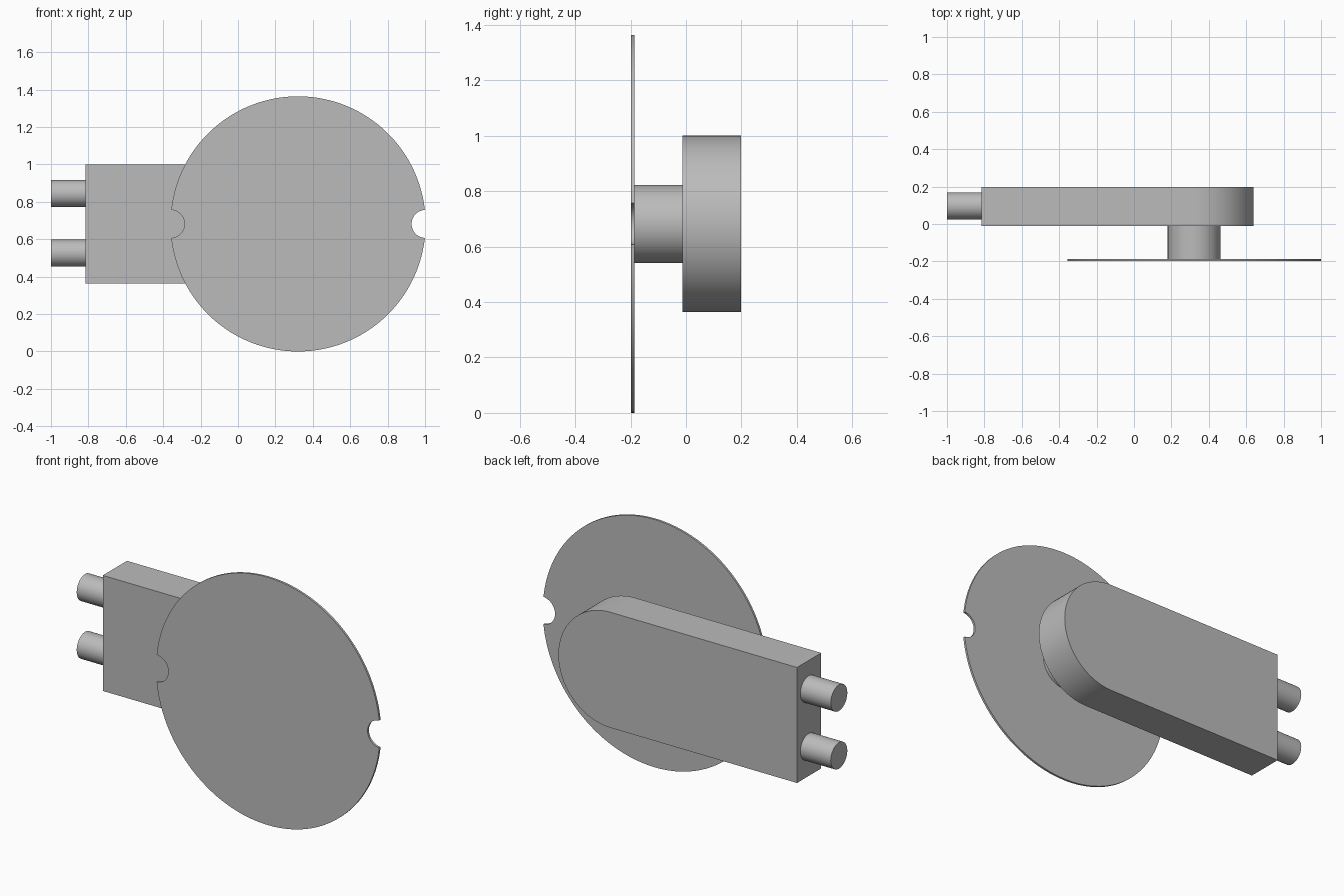
import bpy
import bmesh
from math import sin, cos, pi, asin, radians
from mathutils import Matrix, Vector

if "Cube" in bpy.data.objects:
    bpy.data.objects.remove(bpy.data.objects["Cube"])

grey = bpy.data.materials.new("plain grey")
grey.use_nodes = True
grey.diffuse_color = (0.5, 0.5, 0.5, 1)
grey.node_tree.nodes["Principled BSDF"].inputs["Base Color"].default_value = grey.diffuse_color

CX, CZ = 0.321, 0.682  # shared axis of disc, hub and rounded body end


def finish(name, bm):
    bmesh.ops.recalc_face_normals(bm, faces=bm.faces)
    mesh = bpy.data.meshes.new(name)
    bm.to_mesh(mesh)
    bm.free()
    mesh.materials.append(grey)
    obj = bpy.data.objects.new(name, mesh)
    bpy.context.collection.objects.link(obj)
    bpy.ops.object.select_all(action='DESELECT')
    obj.select_set(True)
    bpy.context.view_layer.objects.active = obj
    bpy.ops.object.shade_smooth_by_angle(angle=radians(30))


def arc(x, z, r, start, end, steps):
    angles = [start + (end - start) * i / steps for i in range(steps + 1)]
    return [(x + r * cos(a), z + r * sin(a)) for a in angles]


def slab(name, outline, y0, y1):
    """Extrude an x-z outline from y0 to y1."""
    bm = bmesh.new()
    face = bm.faces.new([bm.verts.new((x, y0, z)) for x, z in outline])
    out = bmesh.ops.extrude_face_region(bm, geom=[face])
    moved = [v for v in out["geom"] if isinstance(v, bmesh.types.BMVert)]
    bmesh.ops.translate(bm, verts=moved, vec=(0, y1 - y0, 0))
    finish(name, bm)


def rod(name, start, end, radius):
    """Cylinder between two points."""
    a, b = Vector(start), Vector(end)
    turn = (b - a).to_track_quat('Z', 'Y').to_matrix().to_4x4()
    bm = bmesh.new()
    bmesh.ops.create_cone(bm, cap_ends=True, segments=64, radius1=radius, radius2=radius,
                          depth=(b - a).length,
                          matrix=Matrix.Translation((a + b) / 2) @ turn)
    finish(name, bm)


# Body: square at the pin end, round at the hub end
BACK_X, HALF = -0.815, 0.318
slab("body", [(BACK_X, CZ + HALF), (BACK_X, CZ - HALF)]
     + arc(CX, CZ, HALF, -pi / 2, pi / 2, 48), -0.012, 0.198)

# Thin disc with a round notch on each side
R, NOTCH = 0.682, 0.075
gap = 2 * asin(NOTCH / (2 * R))
tilt = pi / 2 + gap / 2
outline = arc(CX, CZ, R, gap, pi - gap, 80)
outline += arc(CX - R, CZ, NOTCH, pi - tilt, tilt - pi, 24)[1:]
outline += arc(CX, CZ, R, pi + gap, 2 * pi - gap, 80)[1:]
outline += arc(CX + R, CZ, NOTCH, 2 * pi - tilt, tilt, 24)[1:-1]
slab("disc", outline, -0.198, -0.186)

# Hub joining the disc to the body
rod("hub", (CX, -0.19, CZ), (CX, 0, CZ), 0.141)

# Two connector pins
for name, side in (("upper_pin", 1), ("lower_pin", -1)):
    z = CZ + 0.003 + side * 0.159
    rod(name, (-1, 0.097, z), (BACK_X + 0.005, 0.097, z), 0.072)
